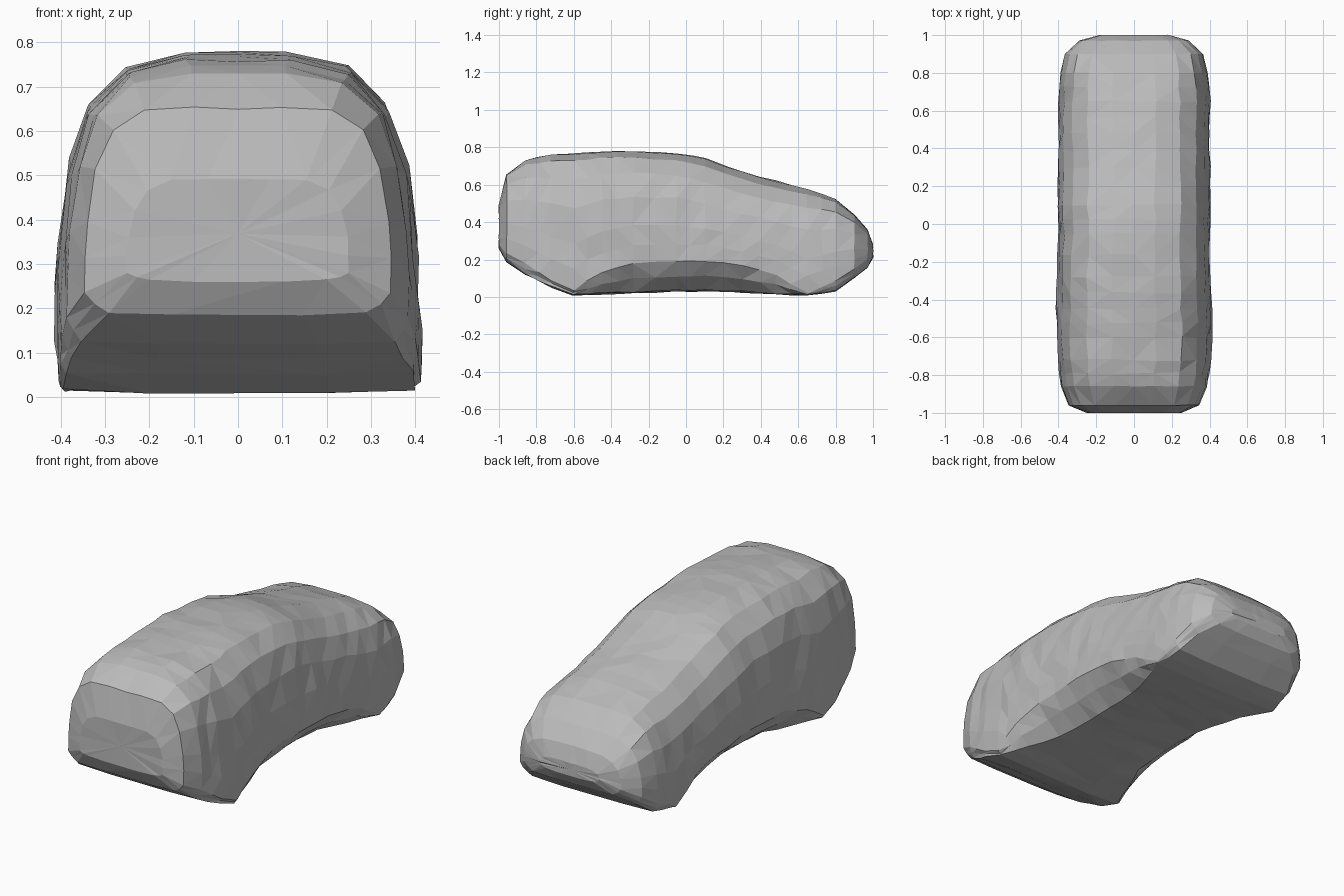
import bpy, bmesh, random

random.seed(4)
cube = bpy.data.objects.get("Cube")
if cube:
    bpy.data.objects.remove(cube, do_unlink=True)

stone = bpy.data.materials.new("stone grey")
stone.use_nodes = True
colour = (0.5, 0.5, 0.5, 1)
stone.diffuse_color = colour
stone.node_tree.nodes["Principled BSDF"].inputs["Base Color"].default_value = colour

# Stations along the boulder:
# y, top, bottom, half width, base half width, side chamfer height, shoulder slump
stations = [
    (-1.0, .49, .26, .25, .20, .28, -.1),
    (-.96, .65, .185, .345, .29, .235, -.1),
    (-.86, .73, .12, .385, .355, .18, 0),
    (-.72, .76, .05, .405, .39, .09, .02),
    (-.6, .765, .01, .41, .395, .035, .03),
    (-.45, .775, .015, .41, .33, .13, .03),
    (-.28, .778, .02, .405, .27, .18, .04),
    (-.05, .768, .03, .40, .25, .19, .06),
    (.1, .74, .03, .40, .25, .19, .1),
    (.3, .672, .025, .40, .27, .17, .13),
    (.48, .62, .015, .40, .32, .12, .1),
    (.65, .575, .008, .40, .385, .02, .02),
    (.8, .522, .03, .39, .36, .085, -.03),
    (.9, .44, .10, .365, .32, .15, -.05),
    (.97, .36, .155, .29, .24, .2, 0),
    (1.0, .28, .21, .18, .14, .235, 0),
]

# Rounded flank: fraction of half width, fraction of height above the chamfer
flank = [(1, 0), (1, .17), (.985, .35), (.93, .62), (.82, .83), (.61, .96), (.28, 1)]


def half_section(top, bottom, width, base, chamfer, slump):
    side = [(width * u, chamfer + (top - chamfer) * v * (1 - slump * u * u)) for u, v in flank]
    belly = (base + .6 * (width - base), bottom + .5 * (chamfer - bottom))
    return [(base * .5, bottom), (base, bottom + .005), belly] + side


# Add an in-between station on the long body for finer facets
rows = []
for a, b in zip(stations, stations[1:]):
    rows.append(a)
    if b[0] - a[0] > .13:
        rows.append(tuple((p + q) / 2 for p, q in zip(a, b)))
rows.append(stations[-1])

bm = bmesh.new()
rings = []
for row in rows:
    y = row[0]
    half = half_section(*row[1:])
    outline = half + [(0, row[1])] + [(-x, z) for x, z in reversed(half)]
    rough = .007 if abs(y) < .8 else .002
    ring = []
    for x, z in outline:
        dx, dy, dz = (random.uniform(-rough, rough) for _ in range(3))
        ring.append(bm.verts.new((x + dx, y + dy, max(0, z + dz * .6))))
    rings.append(ring)

# Skin between neighbouring rings, then the two ends
for a, b in zip(rings, rings[1:]):
    for i in range(len(a)):
        j = (i + 1) % len(a)
        bm.faces.new((a[i], a[j], b[j], b[i]))
caps = [bm.faces.new(rings[0]), bm.faces.new(rings[-1])]
bmesh.ops.poke(bm, faces=caps)
bmesh.ops.triangulate(bm, faces=bm.faces[:], quad_method="SHORT_EDGE")
bmesh.ops.recalc_face_normals(bm, faces=bm.faces[:])

mesh = bpy.data.meshes.new("boulder")
bm.to_mesh(mesh)
bm.free()
mesh.materials.append(stone)
boulder = bpy.data.objects.new("boulder", mesh)
bpy.context.collection.objects.link(boulder)
